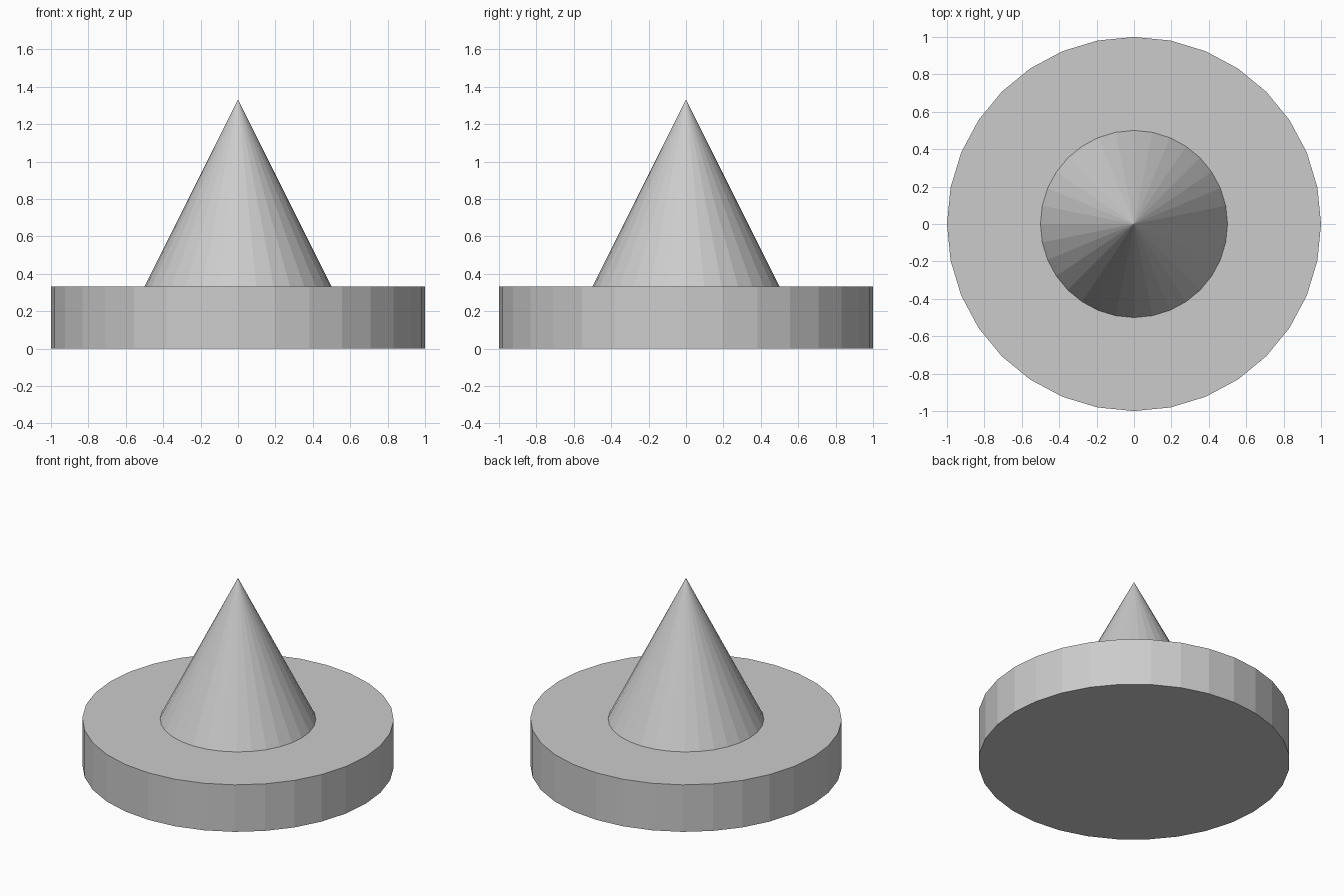
import bpy

if "Cube" in bpy.data.objects:
    bpy.data.objects.remove(bpy.data.objects["Cube"])

SIDES = 32
DISC_HEIGHT = 0.3333
CONE_HEIGHT = 1.3333
CONE_RADIUS = 0.6667

# Flat round base
bpy.ops.mesh.primitive_cylinder_add(
    vertices=SIDES, radius=1, depth=DISC_HEIGHT, location=(0, 0, DISC_HEIGHT / 2))
bpy.context.object.name = "base_disc"

# Cone running down through the base to the floor
bpy.ops.mesh.primitive_cone_add(
    vertices=SIDES, radius1=CONE_RADIUS, radius2=0, depth=CONE_HEIGHT,
    location=(0, 0, CONE_HEIGHT / 2))
bpy.context.object.name = "centre_cone"
